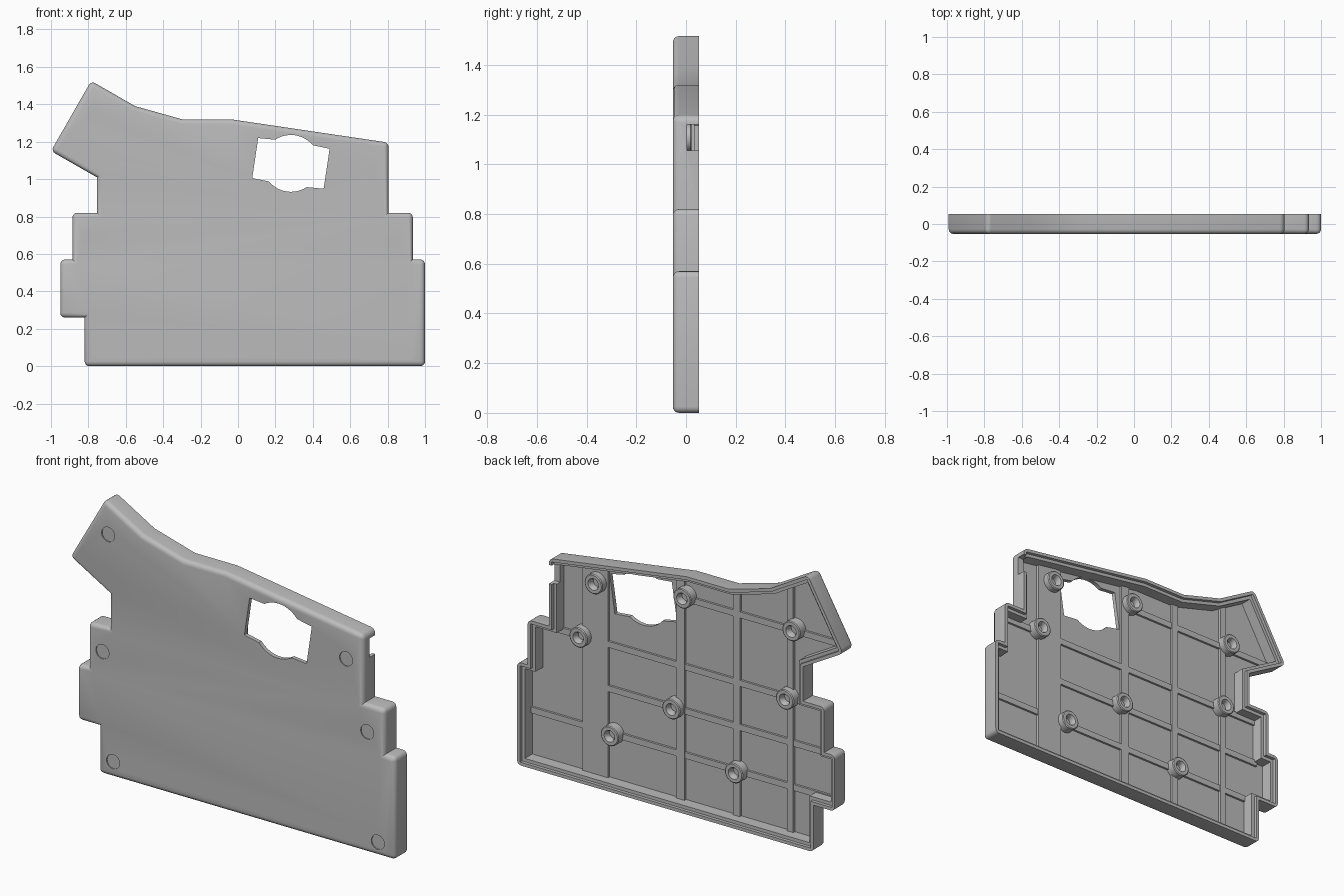
import bpy, bmesh, math
from mathutils import Vector

if "Cube" in bpy.data.objects:
    bpy.data.objects.remove(bpy.data.objects["Cube"], do_unlink=True)

FRONT, BACK, FLOOR = -0.053, 0.053, -0.03

grey = bpy.data.materials.new("plain grey")
grey.use_nodes = True
grey.diffuse_color = (0.5, 0.5, 0.5, 1)
grey.node_tree.nodes["Principled BSDF"].inputs["Base Color"].default_value = (0.5, 0.5, 0.5, 1)

# Outline of the cover as x, z, counterclockwise from the bottom
outline = [Vector(p) for p in (
    (-0.82, 0), (1, 0), (1, 0.57), (0.935, 0.57), (0.935, 0.82), (0.805, 0.82),
    (0.805, 1.195), (-0.04, 1.32), (-0.3, 1.32), (-0.55, 1.39), (-0.785, 1.525),
    (-1, 1.15), (-0.755, 1.01), (-0.755, 0.82), (-0.885, 0.82), (-0.885, 0.57),
    (-0.95, 0.57), (-0.95, 0.26), (-0.82, 0.26))]


def corner(points, i):
    """Directions into and out of a corner, and its signed turn."""
    a, b, c = points[i - 1], points[i], points[(i + 1) % len(points)]
    d, e = (b - a).normalized(), (c - b).normalized()
    return d, e, d.x * e.y - d.y * e.x


def inset(points, amount):
    result = []
    for i, p in enumerate(points):
        d, e, _ = corner(points, i)
        n, m = Vector((-d.y, d.x)), Vector((-e.y, e.x))
        result.append(p + (n + m) * amount / (1 + n.dot(m)))
    return result


def make_object(name, bm):
    bmesh.ops.recalc_face_normals(bm, faces=bm.faces)
    mesh = bpy.data.meshes.new(name)
    bm.to_mesh(mesh)
    bm.free()
    mesh.materials.append(grey)
    obj = bpy.data.objects.new(name, mesh)
    bpy.context.collection.objects.link(obj)
    return obj


def prism(name, points, y0, y1, radius=0):
    """Extrude an x, z outline along y, rounding the front and the sharp outer corners."""
    bm = bmesh.new()
    front = [bm.verts.new((p[0], y0, p[1])) for p in points]
    back = [bm.verts.new((p[0], y1, p[1])) for p in points]
    bm.faces.new(front)
    bm.faces.new(back[::-1])
    count = len(points)
    for i in range(count):
        j = (i + 1) % count
        bm.faces.new((front[i], back[i], back[j], front[j]))
    if radius:
        bmesh.ops.recalc_face_normals(bm, faces=bm.faces)
        edges = [bm.edges.get((front[i], front[i - 1])) for i in range(count)]
        edges += [bm.edges.get((front[i], back[i])) for i in range(count)
                  if corner(points, i)[2] > 0.6]
        bmesh.ops.bevel(bm, geom=edges, offset=radius, segments=4, profile=0.5,
                        affect='EDGES')
    return make_object(name, bm)


def box(name, x0, x1, z0, z1, y0, y1):
    return prism(name, [(x0, z0), (x1, z0), (x1, z1), (x0, z1)], y0, y1)


def circle(x, z, r, n=32):
    return [(x + r * math.cos(math.tau * k / n), z + r * math.sin(math.tau * k / n))
            for k in range(n)]


def cut(target, cutter):
    cutter.hide_render = True
    mod = target.modifiers.new("cut", 'BOOLEAN')
    mod.object, mod.operation, mod.solver = cutter, 'DIFFERENCE', 'EXACT'
    bpy.context.view_layer.objects.active = target
    bpy.ops.object.modifier_apply(modifier=mod.name)
    bpy.data.objects.remove(cutter, do_unlink=True)


def smooth(obj):
    bpy.ops.object.select_all(action='DESELECT')
    obj.select_set(True)
    bpy.context.view_layer.objects.active = obj
    bpy.ops.object.shade_smooth_by_angle(angle=math.radians(30))


# Open tray with a stepped lip around the back
shell = prism("cover_shell", outline, FRONT, BACK, 0.025)
cut(shell, prism("pocket_cutter", inset(outline, 0.036), FLOOR, 0.1))
cut(shell, prism("lip_cutter", inset(outline, 0.018), 0.035, 0.1))

# Tilted window, bulging into an arc above and below
centre, tilt = Vector((0.283, 1.084)), math.radians(-8.5)
window = []
for side in (1, -1):
    window.append(Vector((0.193, 0.108)) * side)
    for k in range(13):
        a = math.radians(48 + 7 * k)
        window.append(Vector((0.152 * math.cos(a), 0.152 * math.sin(a))) * side)
    window.append(Vector((-0.193, 0.108)) * side)
c, s = math.cos(tilt), math.sin(tilt)
window = [centre + Vector((p.x * c - p.y * s, p.x * s + p.y * c)) for p in window]
cut(shell, prism("window_cutter", window, -0.1, 0.1))

# Notch in the side wall and shallow round recesses on the front
cut(shell, box("notch_cutter", 0.74, 0.85, 1.055, 1.16, 0.005, 0.1))
for x, z in ((-0.76, 1.34), (-0.795, 0.68), (-0.73, 0.087),
             (0.70, 1.04), (0.83, 0.67), (0.895, 0.075)):
    cut(shell, prism("recess_cutter", circle(x, z, 0.04), -0.1, FRONT + 0.006))
smooth(shell)

# Low stiffening ribs on the inside floor
rib_y = (FLOOR - 0.005, FLOOR + 0.014)
for x0, x1, top in ((0.49, 0.647, 1.2), (0.02, 0.073, 1.29),
                    (-0.319, -0.276, 1.305), (-0.647, -0.61, 1.41)):
    box("upright_rib", x0, x1, 0.02, top, *rib_y)
for x0, x1, z in ((-0.93, 0.98, 0.285), (-0.865, 0.5, 0.53),
                  (-0.865, 0.915, 0.775), (-0.95, 0.03, 1.155)):
    box("cross_rib", x0, x1, z - 0.017, z + 0.017, rib_y[0], rib_y[1] - 0.002)


# Screw bosses with a tapered blind hole
def boss(x, z):
    n = 32
    profile = ((0.055, FLOOR - 0.005), (0.055, 0.018), (0.05, 0.022),
               (0.032, 0.022), (0.024, 0.008), (0.024, FLOOR + 0.016))
    bm = bmesh.new()
    rings = [[bm.verts.new((px, y, pz)) for px, pz in circle(x, z, r, n)]
             for r, y in profile]
    for a, b in zip(rings, rings[1:]):
        for i in range(n):
            j = (i + 1) % n
            bm.faces.new((a[i], a[j], b[j], b[i]))
    bm.faces.new(rings[0])
    bm.faces.new(rings[-1])
    smooth(make_object("screw_boss", bm))


for x, z in ((0.554, 1.106), (0.01, 1.172), (-0.66, 1.17), (0.647, 0.785),
             (-0.62, 0.78), (0.077, 0.54), (0.455, 0.29), (-0.307, 0.288)):
    boss(x, z)
